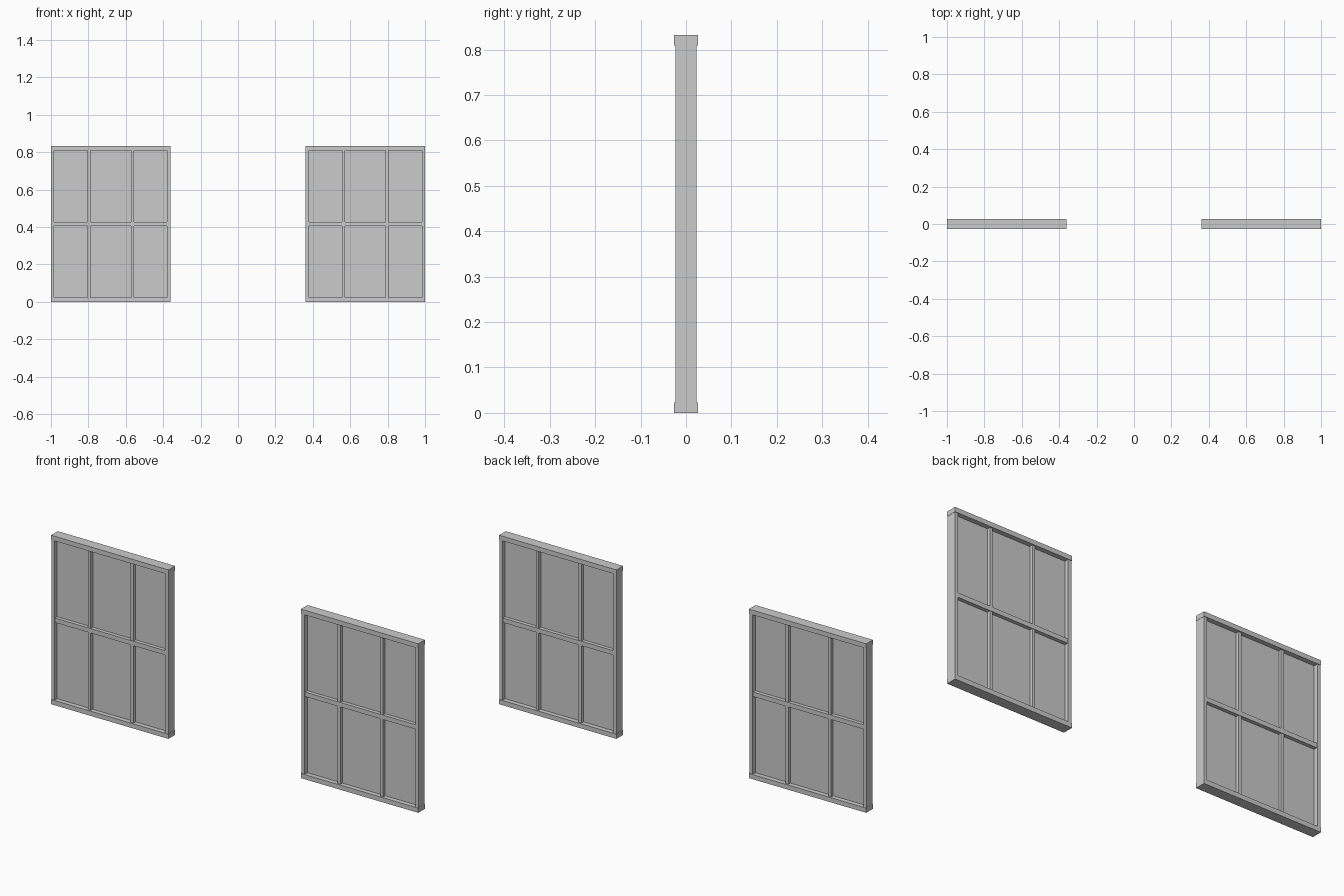
import bpy

if "Cube" in bpy.data.objects:
    bpy.data.objects.remove(bpy.data.objects["Cube"])


def box(name, x, y_half, z):
    """Box spanning x and z ranges, centred on y = 0."""
    bpy.ops.mesh.primitive_cube_add(
        size=1, location=((x[0] + x[1]) / 2, 0, (z[0] + z[1]) / 2))
    ob = bpy.context.object
    ob.name = name
    ob.scale = (abs(x[1] - x[0]), 2 * y_half, z[1] - z[0])
    bpy.ops.object.transform_apply(location=False, rotation=False, scale=True)
    return ob


HEIGHT, RAIL = 0.832, 0.023
OUTER, INNER = 1.0, 0.361

# Two mirrored six-pane windows
for side, s in (("left", -1), ("right", 1)):
    def part(name, x0, x1, y_half, z0, z1):
        box(f"{side}_{name}", (s * x0, s * x1), y_half, (z0, z1))

    # Top and bottom rails, slightly proud of the stiles
    part("bottom_rail", INNER, OUTER, 0.026, 0, RAIL)
    part("top_rail", INNER, OUTER, 0.026, HEIGHT - RAIL, HEIGHT)
    # Side stiles
    part("inner_stile", INNER + 0.001, 0.380, 0.0235, RAIL, HEIGHT - RAIL)
    part("outer_stile", 0.983, OUTER - 0.001, 0.0235, RAIL, HEIGHT - RAIL)
    # Glazing bars
    part("inner_glazing_bar", 0.556, 0.572, 0.019, RAIL, HEIGHT - RAIL)
    part("outer_glazing_bar", 0.789, 0.804, 0.019, RAIL, HEIGHT - RAIL)
    part("cross_bar", 0.380, 0.983, 0.021, 0.405, 0.427)
    # Glass sheet
    part("glass", 0.375, 0.988, 0.003, RAIL - 0.005, HEIGHT - RAIL + 0.005)
